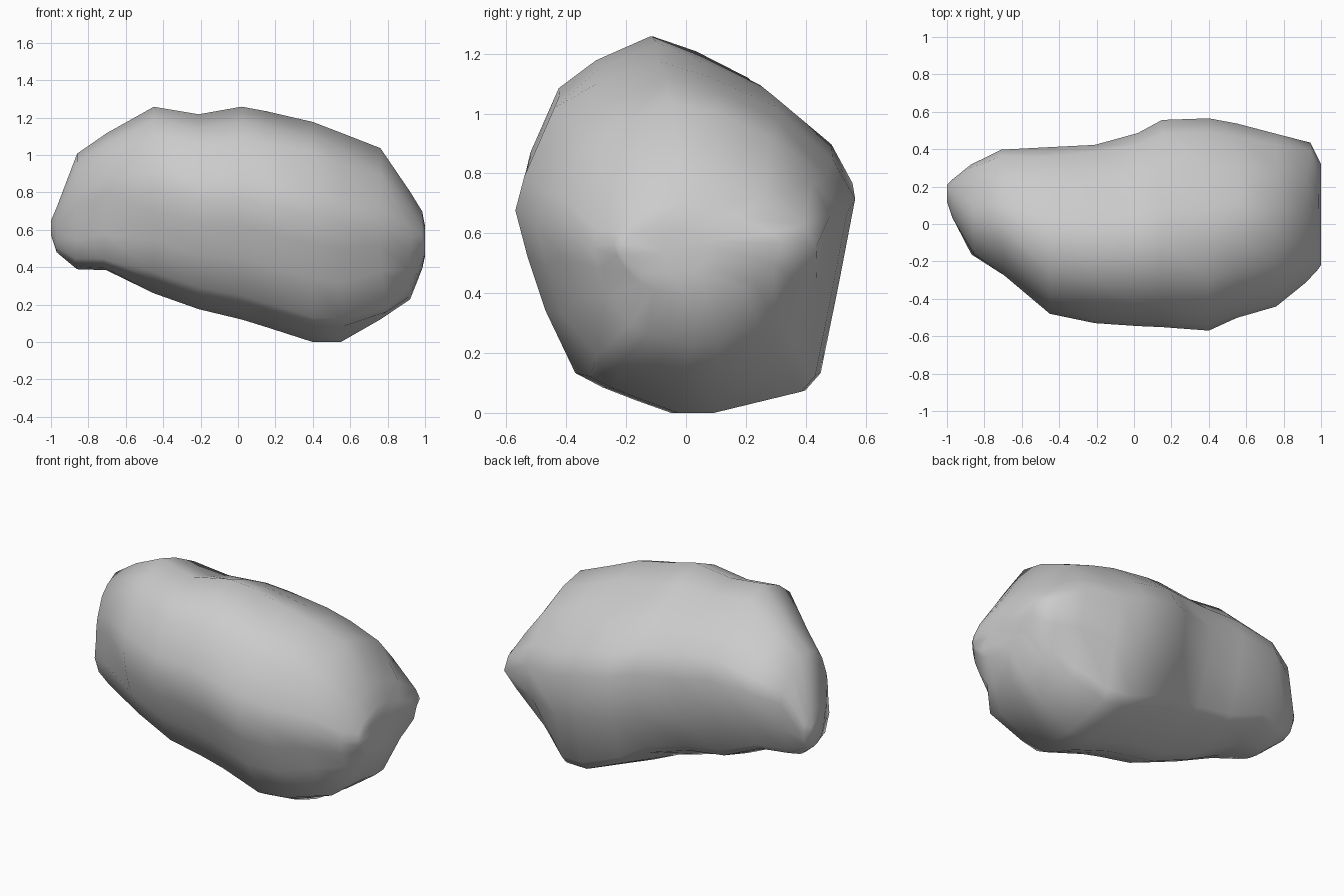
import bpy, bmesh
from mathutils import Vector

# Irregular end-on outline of the boulder (y, z)
OUTLINE = [(-.10, 1.26), (-.30, 1.17), (-.44, 1.07), (-.54, .83), (-.57, .71),
           (-.53, .55), (-.47, .36), (-.37, .14), (-.28, .09), (-.17, .045),
           (-.05, 0), (.08, 0), (.40, .08), (.45, .14), (.51, .45),
           (.565, .75), (.49, .89), (.29, 1.06), (.08, 1.17)]

# Stations along the length: x, y min, y max, z min, z max, roundness
STATIONS = [(-1.0, .12, .21, .57, .65, .8),
            (-.97, .03, .24, .48, .72, .7),
            (-.86, -.16, .30, .39, 1.01, .5),
            (-.70, -.27, .385, .39, 1.12, .4),
            (-.45, -.48, .415, .26, 1.26, .3),
            (-.21, -.53, .42, .175, 1.22, .3),
            (.02, -.545, .49, .12, 1.26, .2),
            (.15, -.55, .56, .08, 1.235, .1),
            (.40, -.568, .568, 0, 1.20, 0),
            (.55, -.50, .54, 0, 1.12, 0),
            (.76, -.44, .485, .12, 1.03, .1),
            (.92, -.31, .43, .22, .80, .25),
            (.985, -.24, .30, .40, .70, .4),
            (1.0, -.22, .08, .46, .62, .6)]

# Local bulges and dents: centre, push, radius
PUSHES = [((-.74, -.18, .45), (-.02, -.08, -.03), .30),   # lower front left bulge
          ((-.80, .30, .85), (-.02, .03, .03), .25),      # upper back left bulge
          ((-.20, .35, 1.0), (0, .03, .04), .30),         # back shoulder
          ((-.10, .32, .20), (0, .0, .06), .40),          # hollow under the back
          ((.65, .22, 1.02), (.01, .03, .05), .38),       # upper back right ridge
          ((.40, -.18, 1.17), (0, 0, -.03), .25),         # flattened top front
          ((.90, .38, .25), (-.07, -.06, .02), .28),      # lower back right chamfer
          ((.95, .36, .58), (.03, .03, -.02), .22),       # back right corner
          ((.75, -.30, .18), (.05, -.02, -.03), .25)]     # lower front right bulge

bm = bmesh.new()


def section(x, y0, y1, z0, z1, roundness):
    ring = []
    for y, z in OUTLINE:
        p = Vector((y / .568, (z - .63) / .63))
        p = p.lerp(p.normalized(), roundness)
        ring.append(bm.verts.new((x, (y0 + y1) / 2 + p.x * (y1 - y0) / 2,
                                  (z0 + z1) / 2 + p.y * (z1 - z0) / 2)))
    return ring


# Skin the stations and close both ends
rings = [section(*s) for s in STATIONS]
n = len(OUTLINE)
for a, b in zip(rings, rings[1:]):
    for i in range(n):
        j = (i + 1) % n
        bm.faces.new((a[i], a[j], b[j], b[i]))
for cap in (rings[0], rings[-1]):
    face = bm.faces.new(cap)
    bmesh.ops.poke(bm, faces=[face])

# Sculpt the local bulges and dents, keeping the overall length
for centre, push, radius in PUSHES:
    for v in bm.verts:
        d = (v.co - Vector(centre)).length / radius
        if d < 1:
            v.co += Vector(push) * (1 - d * d) ** 2
for v in bm.verts:
    v.co.x = max(-1, min(1, v.co.x))

# Soften small ripples at the right-hand end
end = [v for v in bm.verts if .85 < v.co.x < .999]
bmesh.ops.smooth_vert(bm, verts=end, factor=.3, use_axis_y=True, use_axis_z=True)

bmesh.ops.recalc_face_normals(bm, faces=bm.faces[:])
for f in bm.faces:
    f.smooth = True

mesh = bpy.data.meshes.new("boulder")
bm.to_mesh(mesh)
bm.free()
boulder = bpy.data.objects.new("boulder", mesh)
bpy.context.collection.objects.link(boulder)
